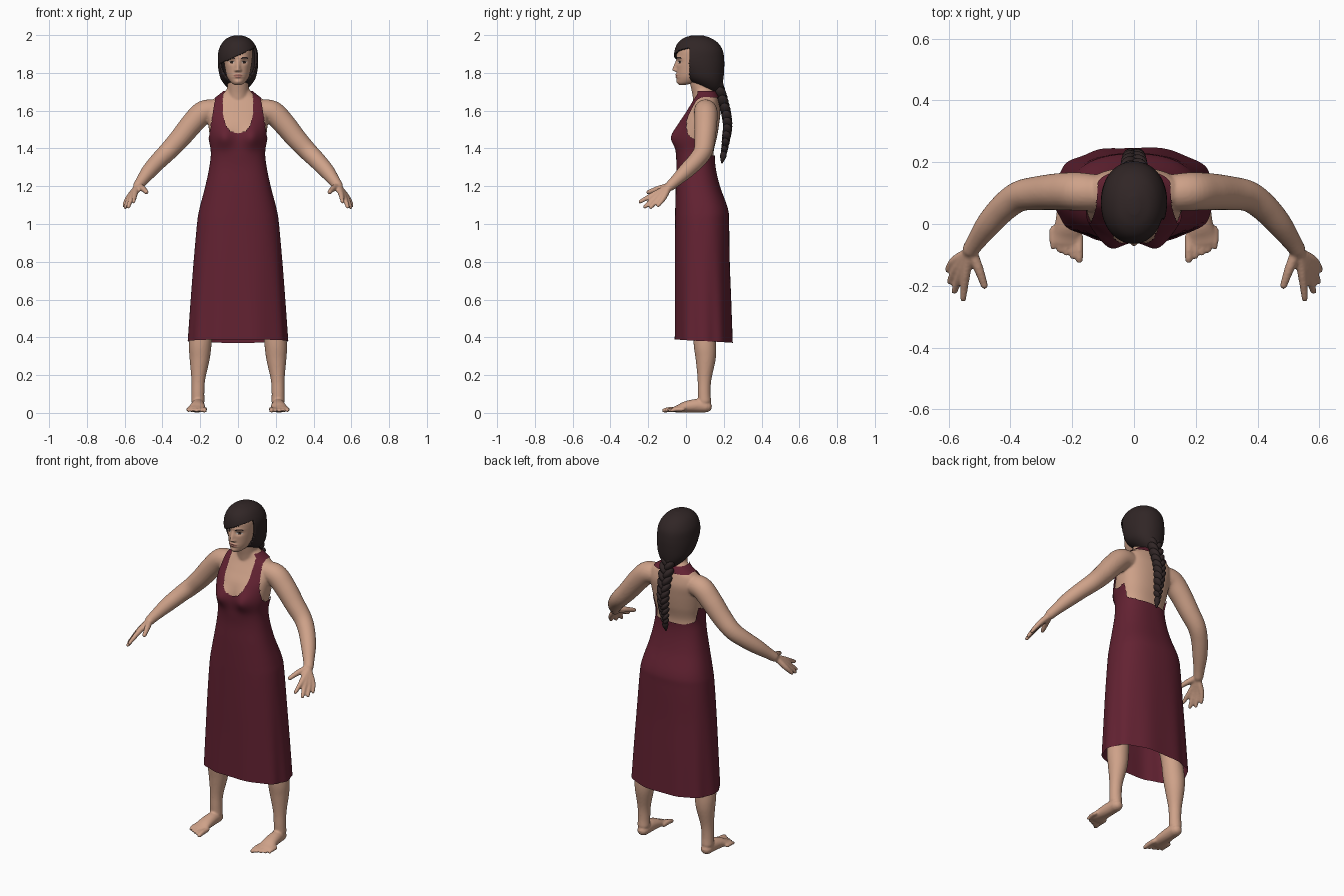
import bpy, bmesh, math
from mathutils import Vector, Matrix

if "Cube" in bpy.data.objects:
    bpy.data.objects.remove(bpy.data.objects["Cube"])


def material(name, rgb):
    m = bpy.data.materials.new(name)
    m.diffuse_color = (*rgb, 1)
    m.use_nodes = True
    m.node_tree.nodes["Principled BSDF"].inputs["Base Color"].default_value = m.diffuse_color
    return m


SKIN = material("skin", (0.62, 0.36, 0.25))
DRESS = material("wine_fabric", (0.125, 0.016, 0.032))
HAIR = material("dark_hair", (0.030, 0.019, 0.019))
LIPS = material("lips", (0.40, 0.17, 0.13))
WHITE = material("eye_white", (0.55, 0.48, 0.44))
IRIS = material("iris", (0.02, 0.012, 0.01))


def sample(rows, n):
    """Catmull-Rom resampling of rows of numbers, n steps per span."""
    out = []
    for i in range(len(rows) - 1):
        a, b, c, d = (rows[max(0, min(len(rows) - 1, i + k))] for k in (-1, 0, 1, 2))
        for s in range(n):
            t = s / n
            out.append([0.5 * (2 * q + (r - p) * t + (2 * p - 5 * q + 4 * r - w) * t * t
                               + (3 * q - p - 3 * r + w) * t ** 3)
                        for p, q, r, w in zip(a, b, c, d)])
    return out + [list(rows[-1])]


def loft(bm, rings, caps=(True, True)):
    vs = [[bm.verts.new(p) for p in r] for r in rings]
    n = len(vs[0])
    for a, b in zip(vs, vs[1:]):
        for j in range(n):
            bm.faces.new((a[j], a[(j + 1) % n], b[(j + 1) % n], b[j]))
    for ring, cap in ((vs[0], caps[0]), (vs[-1], caps[1])):
        if cap:
            bm.faces.new(ring)


def section(row, n, power, grow=0.0, warp=None):
    """Rounded cross-section from (z, half width, front y, back y)."""
    z, w, yf, yb = row
    cy, ry = (yf + yb) / 2, (yb - yf) / 2 + grow
    pts = []
    for j in range(n):
        t = 2 * math.pi * j / n
        c, s = math.cos(t), math.sin(t)
        p = Vector(((w + grow) * math.copysign(abs(c) ** (2 / power), c),
                    cy + ry * math.copysign(abs(s) ** (2 / power), s), z))
        pts.append(warp(p, t, cy) if warp else p)
    return pts


def tube(bm, pts, n=16, steps=6, flip=1):
    """Round-ended limb along (x, y, z, radius a, radius b)."""
    rows = sample([tuple(p) if len(p) == 5 else (*p, p[3]) for p in pts], steps)
    pos = [Vector((r[0] * flip, r[1], r[2])) for r in rows]
    t0, t1 = (pos[1] - pos[0]).normalized(), (pos[-1] - pos[-2]).normalized()
    ringdata = [(pos[0] - t0 * rows[0][4] * k, t0, rows[0], s) for k, s in ((.9, .35), (.6, .75))]
    for i, p in enumerate(pos):
        t = (pos[min(i + 1, len(pos) - 1)] - pos[max(i - 1, 0)]).normalized()
        ringdata.append((p, t, rows[i], 1))
    ringdata += [(pos[-1] + t1 * rows[-1][4] * k, t1, rows[-1], s) for k, s in ((.6, .75), (.9, .35))]
    ref = Vector((0, 1, 0)) if abs((pos[-1] - pos[0]).normalized().z) > .85 else Vector((0, 0, 1))
    rings = []
    for p, t, r, s in ringdata:
        a = t.cross(ref).normalized()
        b = a.cross(t)
        rings.append([p + a * (r[3] * s * math.cos(u)) + b * (r[4] * s * math.sin(u))
                      for u in (2 * math.pi * j / n for j in range(n))])
    loft(bm, rings)


def trim(bm, f):
    """Keep the region f > 0, snapping vertices onto the border line."""
    val = {v: f(v.co) for v in bm.verts}
    for e in bm.edges:
        a, b = e.verts
        if val[a] * val[b] < 0:
            t = val[a] / (val[a] - val[b])
            hit = a.co.lerp(b.co, t)
            v = a if t < .5 else b
            v.co, val[v] = hit, 0
    bmesh.ops.delete(bm, geom=[g for g in bm.faces if sum(val[v] for v in g.verts) <= 0],
                     context='FACES')


def finish(bm, name, *mats):
    bmesh.ops.recalc_face_normals(bm, faces=bm.faces)
    for f in bm.faces:
        f.smooth = True
    me = bpy.data.meshes.new(name)
    bm.to_mesh(me)
    bm.free()
    for m in mats:
        me.materials.append(m)
    ob = bpy.data.objects.new(name, me)
    bpy.context.collection.objects.link(ob)
    return ob


def bump(d, width):
    return math.exp(-(d / width) ** 2)


def clamp(v):
    return max(0.0, min(1.0, v))


# Torso and skirt profile: z, half width, front y, back y
TORSO = [(.38, .260, -.058, .246), (.6, .246, -.057, .238), (.8, .232, -.057, .23),
         (1.0, .215, -.056, .226), (1.08, .202, -.055, .22), (1.2, .171, -.052, .178),
         (1.3, .150, -.048, .155), (1.38, .142, -.052, .152), (1.46, .155, -.055, .170),
         (1.54, .164, -.035, .183), (1.6, .166, .0, .188), (1.65, .148, .03, .178),
         (1.68, .105, .042, .168), (1.71, .068, .042, .15), (1.78, .058, .03, .13)]


def torso_warp(p, t, cy):
    if p.y < cy:  # bust
        p.y -= .03 * bump(abs(p.x) - .075, .045) * bump(p.z - 1.46, .055)
    k = clamp((.95 - p.z) / .57)  # skirt folds and dipping hem
    fold = 1 + .016 * k * math.cos(10 * t + .6 * math.sin(3 * t))
    return Vector((p.x * fold, cy + (p.y - cy) * fold, p.z - .009 * k * k * math.sin(t)))


# Skin body: torso, arms, hands, legs and feet fused together
bm = bmesh.new()
loft(bm, [section(r, 64, 2.4, -.006, torso_warp) for r in sample(TORSO[6:-1], 8)])
tube(bm, [(0, .098, 1.64, .058), (0, .09, 1.7, .058), (0, .075, 1.76, .056), (0, .07, 1.8, .056)], 32)
for s in (1, -1):
    # arm
    tube(bm, [(.11, .1, 1.60, .058), (.18, .105, 1.592, .062), (.24, .105, 1.535, .06),
              (.31, .1, 1.45, .055), (.37, .09, 1.385, .05), (.42, .055, 1.335, .046),
              (.47, 0, 1.28, .041), (.51, -.055, 1.228, .031), (.53, -.085, 1.2, .027)], 24, 6, s)
    # fingers, running through the palm from the wrist
    for kn, tip in (((.546, -.172, 1.156), (.553, -.243, 1.118)),
                    ((.559, -.155, 1.149), (.581, -.218, 1.09)),
                    ((.571, -.137, 1.143), (.597, -.187, 1.088)),
                    ((.581, -.118, 1.138), (.603, -.148, 1.098))):
        tube(bm, [(.533, -.092, 1.195, .018), (*kn, .015), (*tip, .0105)], 12, 6, s)
    # thumb
    tube(bm, [(.525, -.09, 1.2, .018), (.503, -.145, 1.187, .016), (.484, -.2, 1.168, .012)], 12, 6, s)
    # leg
    tube(bm, [(.14, .09, .72, .08), (.183, .095, .5, .06),
              (.199, .1, .37, .06), (.203, .104, .29, .054), (.21, .098, .18, .037),
              (.212, .096, .11, .034), (.212, .098, .06, .035)], 24, 6, s)
    # foot
    tube(bm, [(.211, .108, .033, .033, .031), (.212, .06, .038, .036, .036),
              (.215, .0, .032, .041, .030), (.219, -.04, .022, .048, .020),
              (.220, -.062, .018, .05, .015)], 24, 6, s)
    # toes
    for i in range(5):
        x, r = .178 + .0212 * i, (.0145 if i == 0 else .011)
        tube(bm, [(x, -.04 + .006 * i, .018, r), (x, -.085 + .008 * i, .018, r),
                  (x - .001, -.116 + .010 * i, .0125, r * .85)], 10, 4, s)
body = finish(bm, "body", SKIN)
rm = body.modifiers.new("fuse", 'REMESH')
rm.mode, rm.voxel_size, rm.use_smooth_shade = 'VOXEL', .0062, True
sm = body.modifiers.new("soften", 'SMOOTH')
sm.factor, sm.iterations = .5, 3


# Halter dress: shell around the torso trimmed to neckline, armholes and low back
def dress_area(p):
    ax = abs(p.x)
    neck = .08 * (math.hypot(ax / .08, min(p.z - 1.6, 0) / .12) - 1)
    strap = .117 + .16 * max(0, 1.69 - p.z) - ax
    front = min(neck, strap, .10 - p.y, 1.70 - p.z)
    low_back = 1.43 - .068 * clamp((p.y + .01) / .15) - p.z
    band = min(.018 - abs(p.z - 1.687), .118 - ax, p.y - .06)
    return max(front, low_back, band)


bm = bmesh.new()
loft(bm, [section(r, 128, 2.4, .002, torso_warp) for r in sample(TORSO[:-1], 8)], (False, False))
trim(bm, dress_area)
finish(bm, "dress", DRESS)


# Head with modelled face
def face_warp(p, t, cy):
    if p.y < .03:
        x, ax, z = p.x, abs(p.x), p.z
        p.y -= .021 * bump(x, .012) * clamp((1.872 - z) / .05) * clamp((z - 1.803) / .011)
        p.y -= .007 * bump(ax - .012, .007) * bump(z - 1.813, .008)
        p.y += .009 * bump(ax - .032, .018) * bump(z - 1.858, .012)
        p.y -= .007 * bump(x, .022) * (bump(z - 1.790, .005) + bump(z - 1.778, .006))
        p.y -= .006 * bump(x, .02) * bump(z - 1.752, .012)
        p.y -= .004 * bump(ax - .03, .025) * bump(z - 1.88, .009)
    return p


HEAD = [(1.737, .018, -.036, .0), (1.75, .038, -.044, .06), (1.78, .058, -.049, .12),
        (1.82, .068, -.05, .15), (1.87, .075, -.05, .17), (1.92, .076, -.046, .17),
        (1.95, .06, -.025, .14)]
bm = bmesh.new()
loft(bm, [section(r, 144, 2.15, 0, face_warp) for r in sample(HEAD, 16)])
for f in bm.faces:
    c = f.calc_center_median()
    ax = abs(c.x)
    if c.y > .02:
        continue
    if ax < .025 and abs(c.z - 1.784) < .011 * (1 - (ax / .027) ** 2):
        f.material_index = 1
    elif math.hypot((ax - .033) / .016, (c.z - 1.858) / .0065) < 1:
        f.material_index = 3 if abs(ax - .033) < .007 or c.z > 1.861 else 2
    elif .014 < ax < .052 and abs(c.z - 1.879 + 6 * (ax - .036) ** 2) < .0035:
        f.material_index = 4
finish(bm, "head", SKIN, LIPS, WHITE, IRIS, HAIR)

# Hair cap with a swept fringe
CAP = [(1.70, .03, .11, .175), (1.73, .064, .06, .19), (1.77, .092, .0, .198),
       (1.82, .104, -.04, .202), (1.87, .107, -.062, .202), (1.92, .102, -.060, .194),
       (1.96, .083, -.042, .168), (1.985, .056, -.01, .13), (1.998, .02, .03, .09)]
bm = bmesh.new()
loft(bm, [section(r, 96, 2.1) for r in sample(CAP, 8)])
trim(bm, lambda p: max(p.y - .018 - .25 * max(0, 1.79 - p.z), p.z - (1.893 + .45 * p.x)))
cap = finish(bm, "hair_cap", HAIR)
so = cap.modifiers.new("thickness", 'SOLIDIFY')
so.thickness, so.offset = .012, -1

# Braid: alternating slanted locks down the back, ending in a loose tuft
BRAID = [(.165, 1.75, 1.1), (.19, 1.67, 1.1), (.212, 1.59, 1.0), (.220, 1.52, .92),
         (.212, 1.45, .8), (.202, 1.385, .6)]
bm = bmesh.new()
for i, (y, z, k) in enumerate(sample(BRAID, 4)):
    side = 1 if i % 2 else -1
    place = (Matrix.Translation((side * .014 * k, y, z))
             @ Matrix.Rotation(side * math.radians(38), 4, 'Y')
             @ Matrix.Rotation(math.radians(14), 4, 'X')
             @ Matrix.Diagonal((.019 * k, .027 * k, .036 * k, 1)))
    bmesh.ops.create_uvsphere(bm, u_segments=16, v_segments=10, radius=1, matrix=place)
tube(bm, [(0, .2, 1.385, .012), (0, .197, 1.36, .017), (0, .19, 1.325, .005)], 12)
finish(bm, "braid", HAIR)
